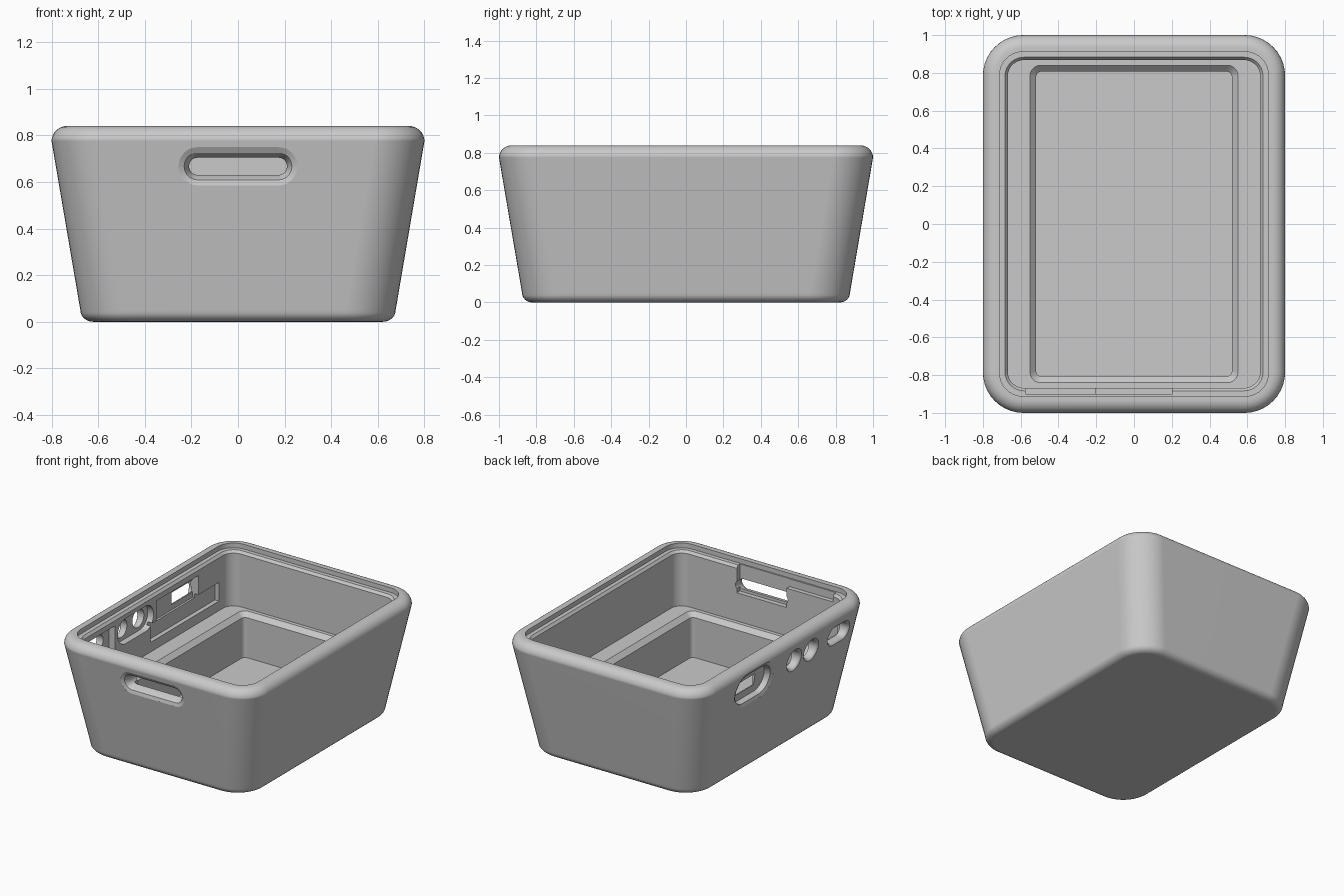
import bpy, bmesh, math
from mathutils import Vector

cube = bpy.data.objects.get("Cube")
if cube:
    bpy.data.objects.remove(cube, do_unlink=True)

grey = bpy.data.materials.new("plain_grey")
grey.use_nodes = True
tone = (0.59, 0.59, 0.59, 1)
grey.diffuse_color = tone
grey.node_tree.nodes["Principled BSDF"].inputs["Base Color"].default_value = tone

BASE, SLOPE, MARGIN, MID = 0.668, 0.17, 0.2, 0.667


def outer(z):
    """Half width of the sloping outer wall at height z."""
    return BASE + SLOPE * z


def rounded(hx, hy, r, segs=10):
    """Outline of a rectangle with round corners."""
    pts = []
    for i, (sx, sy) in enumerate([(1, 1), (-1, 1), (-1, -1), (1, -1)]):
        for k in range(segs + 1):
            a = math.pi / 2 * (i + k / segs)
            pts.append((sx * (hx - r) + r * math.cos(a), sy * (hy - r) + r * math.sin(a)))
    return pts


def loft(name, rings):
    """Closed solid through a list of equal-length point rings."""
    bm = bmesh.new()
    loops = [[bm.verts.new(p) for p in ring] for ring in rings]
    n = len(loops[0])
    for a, b in zip(loops, loops[1:]):
        for i in range(n):
            j = (i + 1) % n
            bm.faces.new((a[i], a[j], b[j], b[i]))
    bm.faces.new(loops[0][::-1])
    bm.faces.new(loops[-1])
    bmesh.ops.recalc_face_normals(bm, faces=bm.faces)
    mesh = bpy.data.meshes.new(name)
    bm.to_mesh(mesh)
    bm.free()
    obj = bpy.data.objects.new(name, mesh)
    bpy.context.collection.objects.link(obj)
    return obj


# Shell profile: half width, extra half length, corner radius, height
profile = []
for k in range(7):                      # bottom fillet
    a = math.pi / 2 * k / 6
    inset = 0.055 * (1 - math.sin(a))
    z = 0.05 * (1 - math.cos(a))
    profile.append((outer(0.05) - inset, MARGIN, 0.215 - inset, z))
for k in range(9):                      # rolled rim
    a = math.pi / 2 * k / 8
    inset = 0.068 * (1 - math.cos(a))
    profile.append((0.8 - inset, MARGIN, 0.215 - inset, 0.775 + 0.065 * math.sin(a)))
profile += [
    (0.712, 0.2, 0.125, 0.84),          # rim opening
    (0.712, 0.2, 0.125, 0.806),         # lid seat
    (0.683, 0.2, 0.1, 0.806),
    (0.668, 0.2, 0.085, 0.788),         # bevel, then upright inner wall
    (0.668, 0.2, 0.085, 0.405),
    (0.55, 0.29, 0.055, 0.405),         # shelf
    (0.518, 0.29, 0.03, 0.373),         # bevel, then upright well
    (0.518, 0.29, 0.03, 0.083),         # well floor
]
shell = loft("bin_shell", [[(x, y, z) for x, y in rounded(hx, hx + g, r)]
                           for hx, g, r, z in profile])


def cut(cutter):
    cutter.hide_render = True
    mod = shell.modifiers.new("cut", "BOOLEAN")
    mod.operation, mod.solver, mod.object = "DIFFERENCE", "EXACT", cutter
    bpy.context.view_layer.objects.active = shell
    bpy.ops.object.modifier_apply(modifier=mod.name)
    bpy.data.objects.remove(cutter, do_unlink=True)


def port(name, side, along, half, height, steps, z=MID):
    """Round-ended opening; steps are (depth below the outer wall, inset)."""
    rings = []
    for depth, inset in steps:
        ring = []
        for u, v in rounded(half - inset, height - inset, height - inset - 0.0005):
            out = outer(z + v) - depth
            ring.append((along + u, -out - MARGIN, z + v) if side == "front"
                        else (-out, along + u, z + v))
        rings.append(ring)
    cut(loft(name, rings))


def box(name, lo, hi):
    lo, hi = Vector(lo), Vector(hi)
    c, h = (lo + hi) / 2, (hi - lo) / 2
    ring = [(-1, -1), (1, -1), (1, 1), (-1, 1)]
    cut(loft(name, [[(c.x + a * h.x, c.y + b * h.y, z) for a, b in ring]
                    for z in (lo.z, hi.z)]))


# Recesses inside the front wall
box("slot_recess", (-0.2, -0.903, 0.61), (0.2, -0.8, 0.82))
box("long_recess", (-0.575, -0.9, 0.75), (-0.19, -0.8, 0.82))

# Recesses inside the side wall
box("board_recess", (-0.7, -0.05, 0.475), (-0.6, 0.735, 0.61))
box("socket_recess", (-0.715, 0.02, 0.58), (-0.6, 0.5, 0.75))
box("end_recess", (-0.715, -0.78, 0.58), (-0.6, -0.46, 0.75))
rings = [[(x, -0.22 + u, MID + v) for u, v in rounded(0.205, 0.092, 0.091)]
         for x in (-0.715, -0.6)]
cut(loft("jack_recess", rings))

# Openings with softened outer edges
soft = [(-0.03, 0), (0, 0), (0.01, 0.024), (0.05, 0.045), (0.25, 0.045)]
slim = [(-0.03, -0.002), (0, 0), (0.008, 0.01), (0.02, 0.016), (0.2, 0.02)]
port("front_slot", "front", 0, 0.255, 0.082, soft)
port("socket_pocket", "side", 0.335, 0.222, 0.13, soft[:3] + [(0.05, 0.035)], 0.66)
box("socket_opening", (-0.9, 0.26, 0.62), (-0.6, 0.5, 0.705))
for y in (-0.125, -0.32):
    port("jack_hole", "side", y, 0.083, 0.083, slim)
port("end_slot", "side", -0.635, 0.125, 0.072, slim)

# Surface finish
shell.data.materials.clear()
shell.data.materials.append(grey)
for p in shell.data.polygons:
    p.material_index = 0
bpy.ops.object.select_all(action="DESELECT")
shell.select_set(True)
bpy.context.view_layer.objects.active = shell
bpy.ops.object.shade_smooth_by_angle(angle=math.radians(30))
weighted = shell.modifiers.new("even_normals", "WEIGHTED_NORMAL")
weighted.keep_sharp = True
